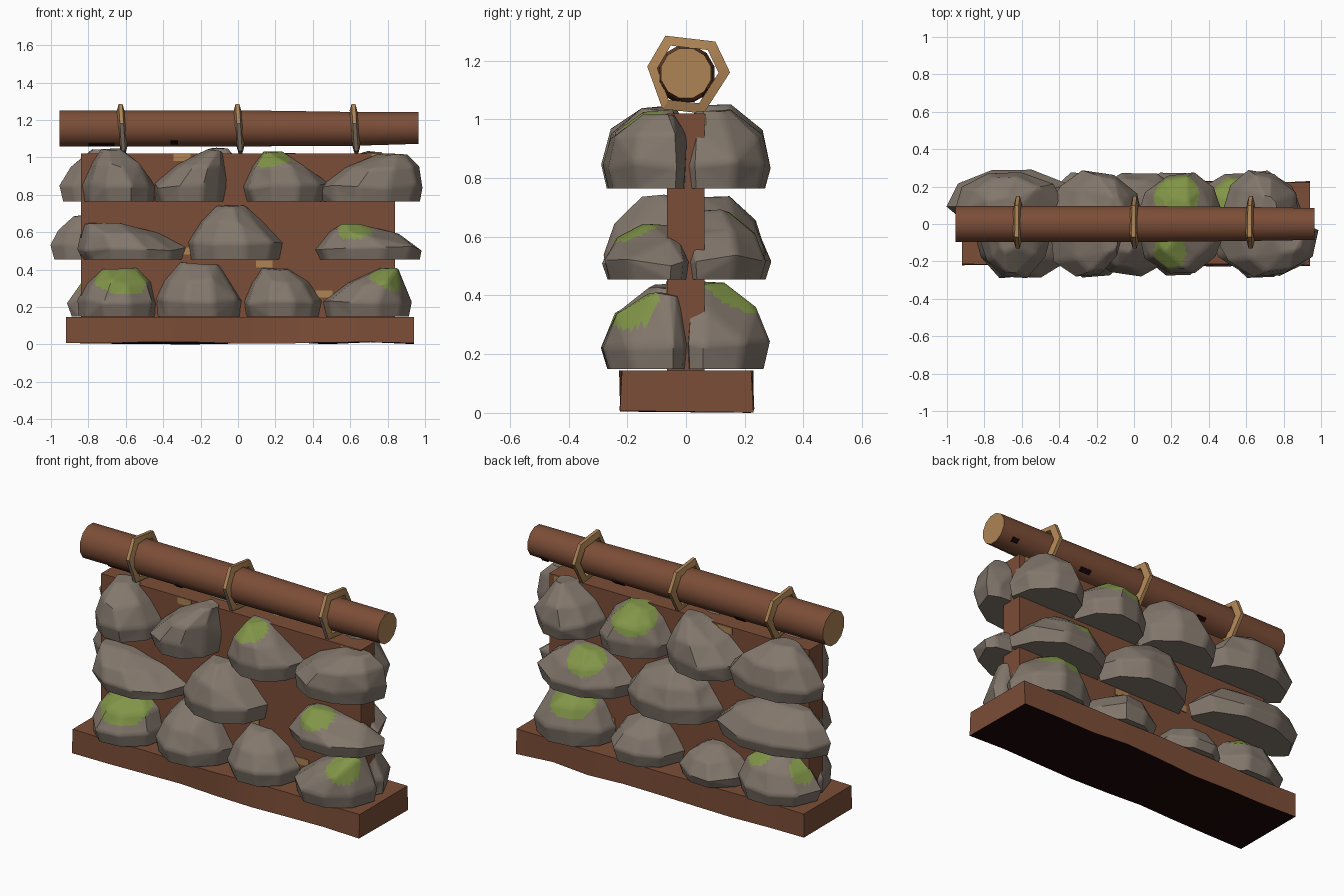
import bpy, bmesh, math, random
from mathutils import Vector, Matrix

if "Cube" in bpy.data.objects:
    bpy.data.objects.remove(bpy.data.objects["Cube"])

random.seed(11)


def material(name, rgb):
    m = bpy.data.materials.new(name)
    m.diffuse_color = (*rgb, 1)
    m.use_nodes = True
    m.node_tree.nodes["Principled BSDF"].inputs["Base Color"].default_value = m.diffuse_color
    return m


BROWN = material("brown_earth", (0.20, 0.075, 0.038))
DARK = material("dark_underside", (0.012, 0.002, 0.002))
STONE = material("grey_stone", (0.225, 0.185, 0.15))
MOSS = material("green_moss", (0.22, 0.30, 0.065))
TAN = material("tan_rope_and_cut_wood", (0.42, 0.23, 0.09))


def finish(bm, name, mats, angle=35):
    bmesh.ops.recalc_face_normals(bm, faces=bm.faces)
    me = bpy.data.meshes.new(name)
    bm.to_mesh(me)
    bm.free()
    for m in mats:
        me.materials.append(m)
    me.shade_smooth()
    me.set_sharp_from_angle(angle=math.radians(angle))
    ob = bpy.data.objects.new(name, me)
    bpy.context.collection.objects.link(ob)
    return ob


def box(x0, x1, y0, y1, z0, z1):
    bm = bmesh.new()
    bmesh.ops.create_cube(bm, size=1)
    for v in bm.verts:
        v.co = Vector((x0 if v.co.x < 0 else x1, y0 if v.co.y < 0 else y1,
                       z0 if v.co.z < 0 else z1))
    return bm


# earth base slab with a slightly worn outline and dark underside
bm = box(-0.92, 0.94, -0.22, 0.225, 0.005, 0.145)
long_edges = [e for e in bm.edges if abs(e.verts[0].co.x - e.verts[1].co.x) > 1]
bmesh.ops.subdivide_edges(bm, edges=long_edges, cuts=7, use_grid_fill=True)
for v in bm.verts:
    v.co.y += random.uniform(-0.008, 0.008)
    if v.co.z < 0.05:
        v.co.z = random.uniform(0, 0.014)
bm.normal_update()
for f in bm.faces:
    f.material_index = int(f.normal.z < -0.6)
finish(bm, "base_slab", [BROWN, DARK])

# thin inner wall that the stones lean on
finish(box(-0.84, 0.84, -0.065, 0.063, 0.13, 1.02), "wall_core", [BROWN])

# small tan clay chips showing on the inner wall
for i, (x, z) in enumerate([(0.14, 0.43), (-0.26, 0.50), (0.46, 0.27),
                            (-0.3, 1.0), (0.76, 1.0)]):
    for s in (-1, 1):
        finish(box(x - 0.045, x + 0.045, s * 0.064 - 0.004, s * 0.064 + 0.004,
                   z - 0.02, z + 0.018), f"clay_chip_{i}_{s}", [TAN])

# moss patches: centre and radius
MOSS_SPOTS = [
    (-0.62, -0.17, 0.40, 0.16), (0.80, -0.17, 0.37, 0.10),
    (0.63, -0.17, 0.61, 0.095), (0.19, -0.16, 1.01, 0.095),
    (0.62, 0.16, 0.41, 0.14), (0.52, 0.18, 0.66, 0.11),
    (0.22, 0.18, 1.01, 0.14), (-0.58, 0.15, 0.38, 0.08),
    (-0.84, 0.11, 0.34, 0.08)]


def stone(name, side, x0, x1, z0, h, xp, taper, yp, shoulder, yc):
    """Boulder leaning on the wall: D-shaped rings shrinking to a peak, hulled."""
    bm = bmesh.new()
    cx, rx, n = (x0 + x1) / 2, (x1 - x0) / 2, 10
    depth = random.uniform(0.282, 0.297) - yc
    phase = random.uniform(-0.1, 0.1)
    ring = []
    for i in range(n):
        a = phase + 2 * math.pi * i / n
        c, s = math.cos(a), math.sin(a)
        ring.append((cx + rx * c * random.uniform(0.98, 1.03),
                     yc + (depth if s > 0 else yc + 0.015) * s
                     * random.uniform(0.95, 1.04)))
    # (height fraction, pull in x, pull in y)
    for hz, kx, ky in ((0, 0.07, 0.10), (0.3, 0, 0),
                       (0.68, 0.34 * taper, shoulder), (1, 0.80 * taper, 0.72)):
        for x, y in ring:
            wob = random.uniform(-0.014, 0.014) if 0 < hz < 1 else 0
            tx = cx if hz == 0 else xp
            kk = ky if y > yp else ky * 0.6
            bm.verts.new((x + (tx - x) * kx + wob,
                          side * (y + (yp - y) * kk),
                          z0 + h * hz + wob - (random.uniform(0, 0.02) if hz == 1 else 0)))
    res = bmesh.ops.convex_hull(bm, input=bm.verts)
    junk = [g for g in res["geom_interior"] if isinstance(g, bmesh.types.BMVert)]
    bmesh.ops.delete(bm, geom=list(set(junk)), context='VERTS')
    # merge near-flat faces so that the boulder shows larger planes
    bmesh.ops.dissolve_limit(bm, angle_limit=math.radians(12), verts=bm.verts,
                             edges=bm.edges)
    bmesh.ops.triangulate(bm, faces=bm.faces)
    bmesh.ops.subdivide_edges(bm, edges=bm.edges, cuts=5, use_grid_fill=True)
    bm.normal_update()
    for f in bm.faces:
        c = f.calc_center_median()
        f.material_index = int(f.normal.z > 0 and any(
            (c - Vector(m[:3])).length < m[3] for m in MOSS_SPOTS))
    finish(bm, name, [STONE, MOSS], 45)


# rows: base height, peak depth, shoulder, (x0, x1, height, peak x, taper)
ROWS = [
    (0.15, 0.07, 0.22,
     [(-0.87, -0.42, 0.26, -0.62, 0.7), (-0.45, 0.03, 0.29, -0.20, 0.7),
      (0.03, 0.45, 0.26, 0.18, 0.8), (0.45, 0.93, 0.26, 0.84, 1.0)],
     [(0.40, 0.91, 0.30, 0.62, 0.85), (-0.03, 0.40, 0.24, 0.16, 0.9),
      (-0.48, -0.05, 0.19, -0.25, 0.9), (-0.90, -0.42, 0.26, -0.66, 0.8)]),
    (0.455, 0.10, 0.20,
     [(-0.85, -0.28, 0.195, -0.80, 0.8), (-0.28, 0.24, 0.29, -0.05, 0.9),
      (0.41, 0.99, 0.19, 0.58, 1.0)],
     [(0.28, 0.89, 0.24, 0.56, 0.9), (-0.28, 0.31, 0.29, -0.02, 0.9),
      (-1.00, -0.30, 0.24, -0.78, 0.7)]),
    (0.765, 0.10, 0.14,
     [(-0.84, -0.43, 0.285, -0.69, 0.9), (-0.46, -0.06, 0.28, -0.09, 1.0),
      (0.03, 0.47, 0.27, 0.16, 0.95), (0.43, 0.99, 0.255, 0.87, 0.9)],
     [(0.46, 0.88, 0.27, 0.72, 0.9), (0.02, 0.48, 0.26, 0.22, 0.85),
      (-0.46, 0.05, 0.29, -0.08, 1.0), (-0.95, -0.38, 0.28, -0.72, 0.85)]),
]
for r, (z0, yp, shoulder, front, back) in enumerate(ROWS):
    for side, label, row in ((-1, "front", front), (1, "back", back)):
        for i, (x0, x1, h, xp, taper) in enumerate(row):
            yc = 0.09 if x0 < -0.93 else 0.035
            stone(f"{label}_stone_{r}_{i}", side, x0, x1, z0, h, xp, taper,
                  yp, shoulder, yc)

# log rail with tan cut ends, slightly thinner at the right
bm = bmesh.new()
rings = []
for x, rad, z in ((-0.955, 0.1, 1.155), (0.0, 0.1, 1.155), (0.6, 0.094, 1.152),
                  (0.965, 0.088, 1.157)):
    rings.append([bm.verts.new((x, rad * math.cos(a), z + rad * math.sin(a)))
                  for a in (2 * math.pi * i / 12 + 0.26 for i in range(12))])
for a, b in zip(rings, rings[1:]):
    for i in range(12):
        bm.faces.new((a[i], a[(i + 1) % 12], b[(i + 1) % 12], b[i]))
for ring in (rings[0], rings[-1]):
    bm.faces.new(ring).material_index = 1
finish(bm, "log_rail", [BROWN, TAN], 40)

# dark knots on the underside of the log: x, length, angle round the log
for i, (x, ln, ang) in enumerate([(-0.73, 0.14, -0.5), (-0.34, 0.04, -0.7),
                                  (0.39, 0.07, 0.75), (-0.40, 0.06, 0.8),
                                  (0.87, 0.04, 0.8)]):
    bm = box(-ln / 2, ln / 2, -0.014, 0.014, -0.004, 0.004)
    rad = 0.097 if x < 0.2 else 0.095 if x < 0.6 else 0.088
    bm.transform(Matrix.Translation((x, 0, 1.154)) @ Matrix.Rotation(ang, 4, 'X')
                 @ Matrix.Translation((0, 0, -rad)))
    finish(bm, f"log_knot_{i}", [DARK])

# rope bindings: lopsided six-sided collars around the log
OUTLINE = [(-0.07, 1.285), (0.10, 1.265), (0.15, 1.16), (0.06, 1.02),
           (-0.08, 1.035), (-0.132, 1.18)]
for i, x in enumerate((-0.62, 0.005, 0.625)):
    bm = bmesh.new()
    loops = []
    for scale, w in ((0.74, -0.02), (1, -0.01), (1, 0.01), (0.74, 0.02)):
        loops.append([bm.verts.new((x + w - (z - 1.155) * 0.06, y * scale,
                                    1.155 + (z - 1.155) * scale))
                      for y, z in OUTLINE])
    for k in range(4):
        a, b = loops[k], loops[(k + 1) % 4]
        for j in range(6):
            f = bm.faces.new((a[j], a[(j + 1) % 6], b[(j + 1) % 6], b[j]))
            # greyed strip on the lower front of the rope
            f.material_index = int(k == 1 and j in (3, 4))
    finish(bm, f"rope_binding_{i}", [TAN, STONE], 20)
